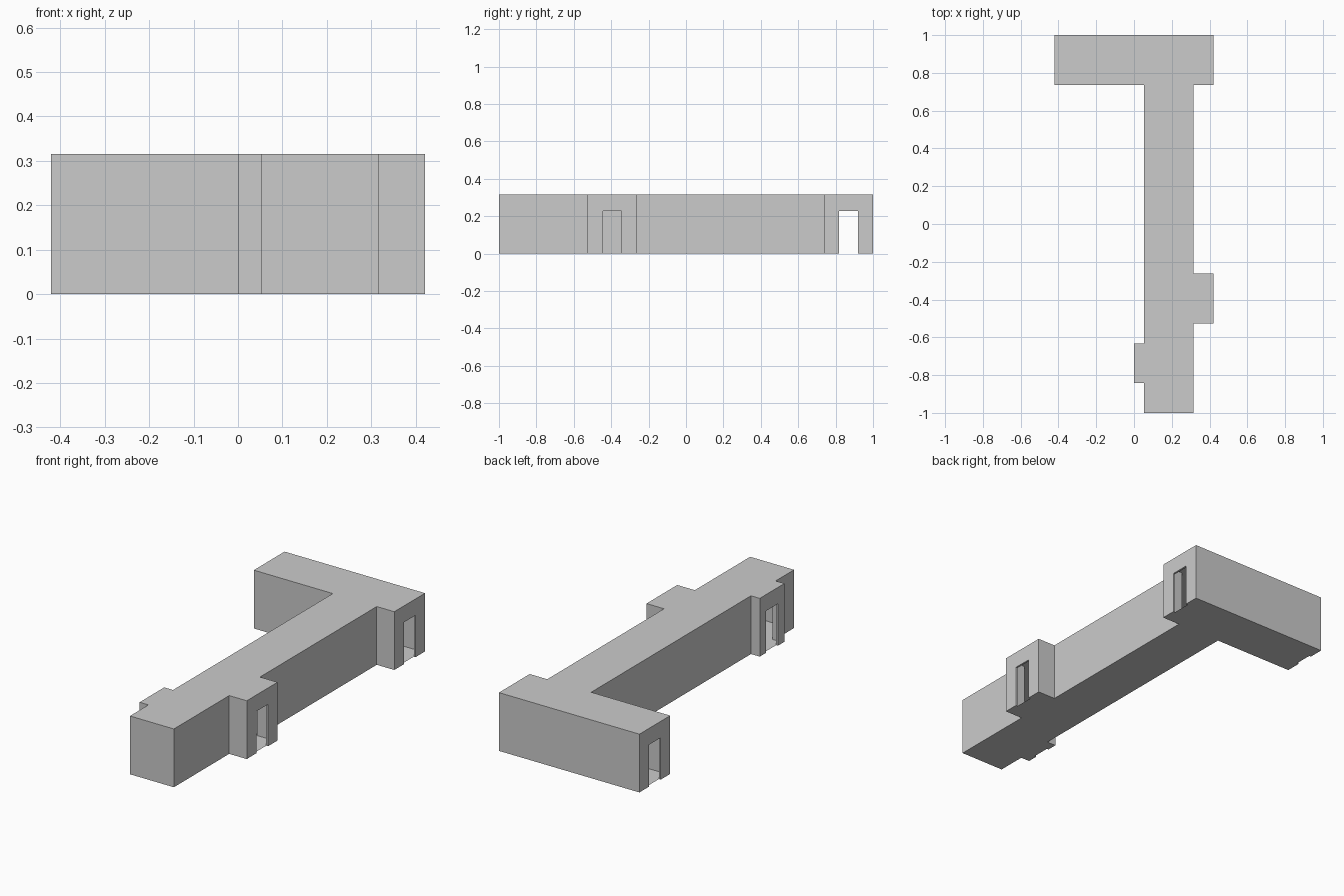
import bpy, bmesh
from mathutils import Vector

if "Cube" in bpy.data.objects:
    bpy.data.objects.remove(bpy.data.objects["Cube"])

U = 2 / 19            # one metre in model units
H = 3 * U             # wall height
T = 0.1 * U           # wall thickness
DOOR_W, DOOR_H = 0.1, 0.227

# Plan of the corridor, counter-clockwise, in metres
PLAN = [(0.5, -9.5), (3, -9.5), (3, -5), (4, -5), (4, -2.5), (3, -2.5), (3, 7),
        (4, 7), (4, 9.5), (-4, 9.5), (-4, 7), (0.5, 7), (0.5, -6), (0, -6),
        (0, -8), (0.5, -8)]
outer = [Vector(p) * U for p in PLAN]


def inset(points, d):
    """Move a right-angled outline inwards by d."""
    out = []
    for i, p in enumerate(points):
        a = (p - points[i - 1]).normalized()
        b = (points[(i + 1) % len(points)] - p).normalized()
        out.append(p + d * Vector((-a.y - b.y, a.x + b.x)))
    return out


def prism(name, points, z0, z1=None):
    """Flat sheet at z0, or a closed prism from z0 to z1."""
    bm = bmesh.new()
    face = bm.faces.new([bm.verts.new((p.x, p.y, z0)) for p in points])
    if z1 is not None:
        new = bmesh.ops.extrude_face_region(bm, geom=[face], use_keep_orig=True)
        verts = [g for g in new["geom"] if isinstance(g, bmesh.types.BMVert)]
        bmesh.ops.translate(bm, verts=verts, vec=(0, 0, z1 - z0))
        bmesh.ops.recalc_face_normals(bm, faces=bm.faces)
    me = bpy.data.meshes.new(name)
    bm.to_mesh(me)
    bm.free()
    ob = bpy.data.objects.new(name, me)
    bpy.context.collection.objects.link(ob)
    return ob


def cut(target, cutter):
    mod = target.modifiers.new("cut", 'BOOLEAN')
    mod.operation = 'DIFFERENCE'
    mod.solver = 'EXACT'
    mod.object = cutter
    cutter.hide_render = True
    cutter.hide_set(True)


# Walls and roof, hollowed from below
inner = inset(outer, T)
shell = prism("corridor_walls_and_roof", outer, 0, H)
cut(shell, prism("cavity_cutter", inner, -0.1, H - T))

# Doorways: both ends of the cross hall, the right stub and the left stub
for i, (x, y) in enumerate([(4, 8.25), (-4, 8.25), (4, -3.75), (0, -7)]):
    c, w, d = Vector((x, y)) * U, DOOR_W / 2, 2 * T
    corners = [c + Vector(o) for o in ((-d, -w), (d, -w), (d, w), (-d, w))]
    cut(shell, prism(f"doorway_cutter_{i}", corners, -0.1, DOOR_H))

# Floor sheet between the walls
prism("floor", inner, 0)
